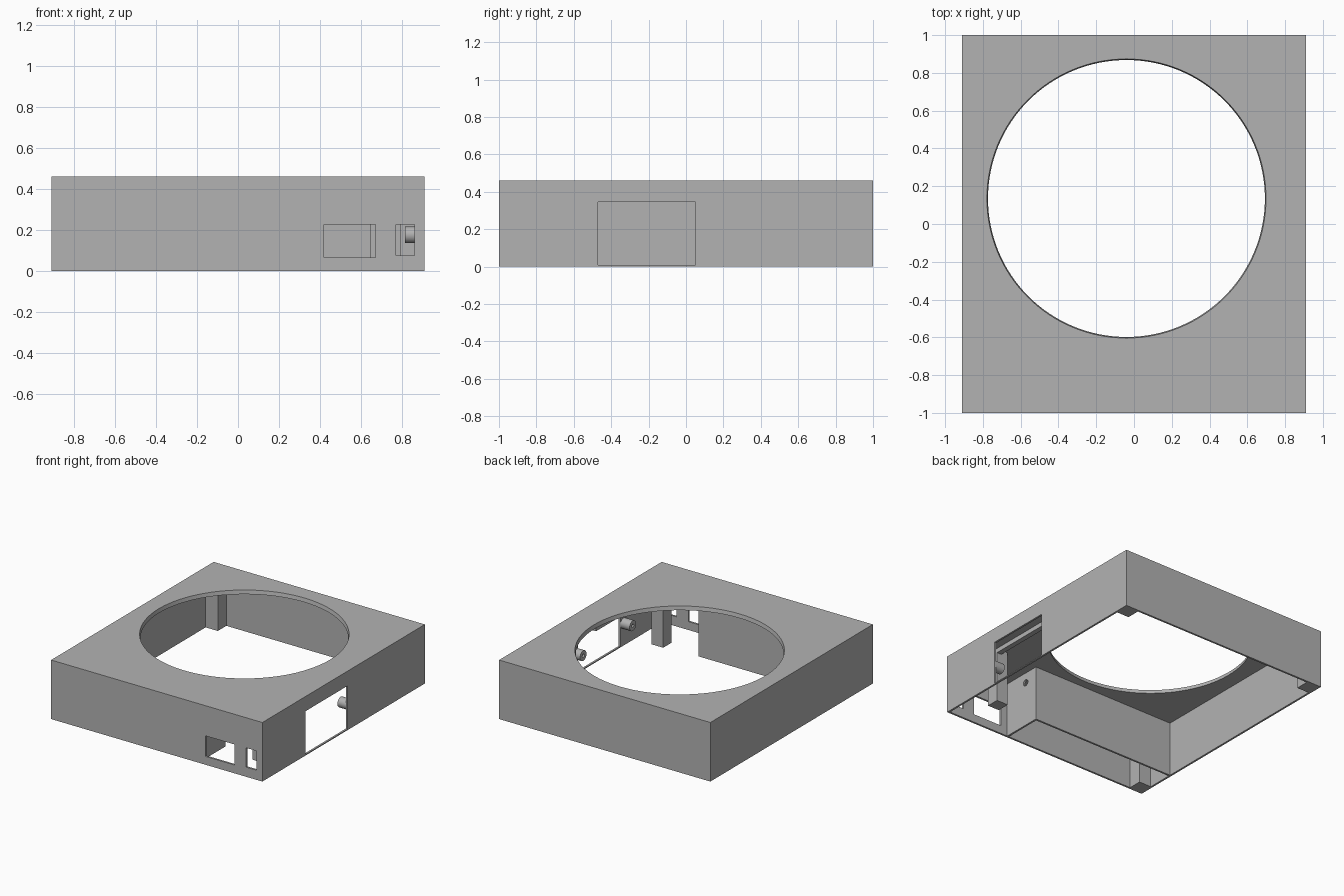
import bpy
import math

cube = bpy.data.objects.get("Cube")
if cube:
    bpy.data.objects.remove(cube, do_unlink=True)

# Overall sizes
HX, HY, H = 0.91, 1.0, 0.46
WALL, ROOF = 0.015, 0.03
IX, IY, CEIL = HX - WALL, HY - WALL, H - ROOF
POST = 0.105

grey = bpy.data.materials.new("plain grey")
grey.use_nodes = True
COLOUR = (0.45, 0.45, 0.45, 1)
grey.diffuse_color = COLOUR
grey.node_tree.nodes["Principled BSDF"].inputs["Base Color"].default_value = COLOUR


def finish(name):
    obj = bpy.context.object
    obj.name = name
    obj.data.materials.append(grey)
    return obj


def box(name, x, y, z):
    """Box from three (low, high) ranges."""
    spans = (x, y, z)
    bpy.ops.mesh.primitive_cube_add(size=1, location=[sum(s) / 2 for s in spans])
    obj = bpy.context.object
    obj.scale = [s[1] - s[0] for s in spans]
    bpy.ops.object.transform_apply(location=True, rotation=True, scale=True)
    return finish(name)


def rod(name, radius, length, centre, sides=48):
    """Cylinder along the x axis."""
    bpy.ops.mesh.primitive_cylinder_add(vertices=sides, radius=radius, depth=length,
                                        location=centre, rotation=(0, math.pi / 2, 0))
    bpy.ops.object.transform_apply(location=True, rotation=True, scale=True)
    return finish(name)


def cut(target, cutter):
    """Subtract the cutter from the target and throw the cutter away."""
    cutter.hide_render = True
    mod = target.modifiers.new("cut", 'BOOLEAN')
    mod.operation = 'DIFFERENCE'
    mod.solver = 'EXACT'
    mod.object = cutter
    bpy.context.view_layer.objects.active = target
    bpy.ops.object.modifier_apply(modifier=mod.name)
    bpy.data.objects.remove(cutter, do_unlink=True)


def smooth(obj):
    bpy.ops.object.select_all(action='DESELECT')
    obj.select_set(True)
    bpy.context.view_layer.objects.active = obj
    bpy.ops.object.shade_smooth_by_angle(angle=math.radians(30))


# Housing, hollow and open underneath
housing = box("housing", (-HX, HX), (-HY, HY), (0, H))
cut(housing, box("hollow", (-IX, IX), (-IY, IY), (-0.1, CEIL)))

# Round opening in the roof, slightly tapered
bpy.ops.mesh.primitive_cone_add(vertices=128, radius1=0.73, radius2=0.742, depth=0.06,
                                location=(-0.04, 0.135, H - ROOF / 2))
cut(housing, finish("roof_opening"))

# Side window with a thin sill, and two front sockets
cut(housing, box("side_window", (0.8, 1), (-0.47, 0.05), (0.008, 0.345)))
cut(housing, box("wide_socket", (0.42, 0.67), (-1.1, -0.95), (0.065, 0.225)))
cut(housing, box("narrow_socket", (0.77, 0.86), (-1.1, -0.95), (0.075, 0.225)))
smooth(housing)

# Corner posts, plus one set inward at the front
for name, sx, sy in (("back_left_post", 1, 1), ("back_right_post", -1, 1),
                     ("front_right_post", -1, -1)):
    box(name, sorted((sx * IX, sx * (IX - POST))),
        sorted((sy * IY, sy * (IY - POST))), (0, CEIL))
box("inner_front_post", (0.645, 0.745), (-0.74, -0.64), (0, CEIL))

# Front compartment walls, with a cable hole in the short one
box("long_partition", (-IX, 0.36), (-0.68, -0.665), (0, CEIL))
short_wall = box("short_partition", (0.345, 0.36), (-IY, -0.68), (0, CEIL))
cut(short_wall, rod("cable_hole", 0.025, 0.1, (0.35, -0.78, 0.35), 24))

# Rib under the roof beside the side window
box("roof_rib", (0.705, 0.745), (-0.64, 0.1), (CEIL - 0.035, CEIL))

# Drilled screw bosses either side of the window
for name, y in (("front_boss", -0.51), ("back_boss", 0.1)):
    boss = rod(name, 0.04, IX - 0.815, ((IX + 0.815) / 2, y, 0.175))
    cut(boss, rod("screw_hole", 0.013, 0.12, (0.82, y, 0.175), 20))
    smooth(boss)
